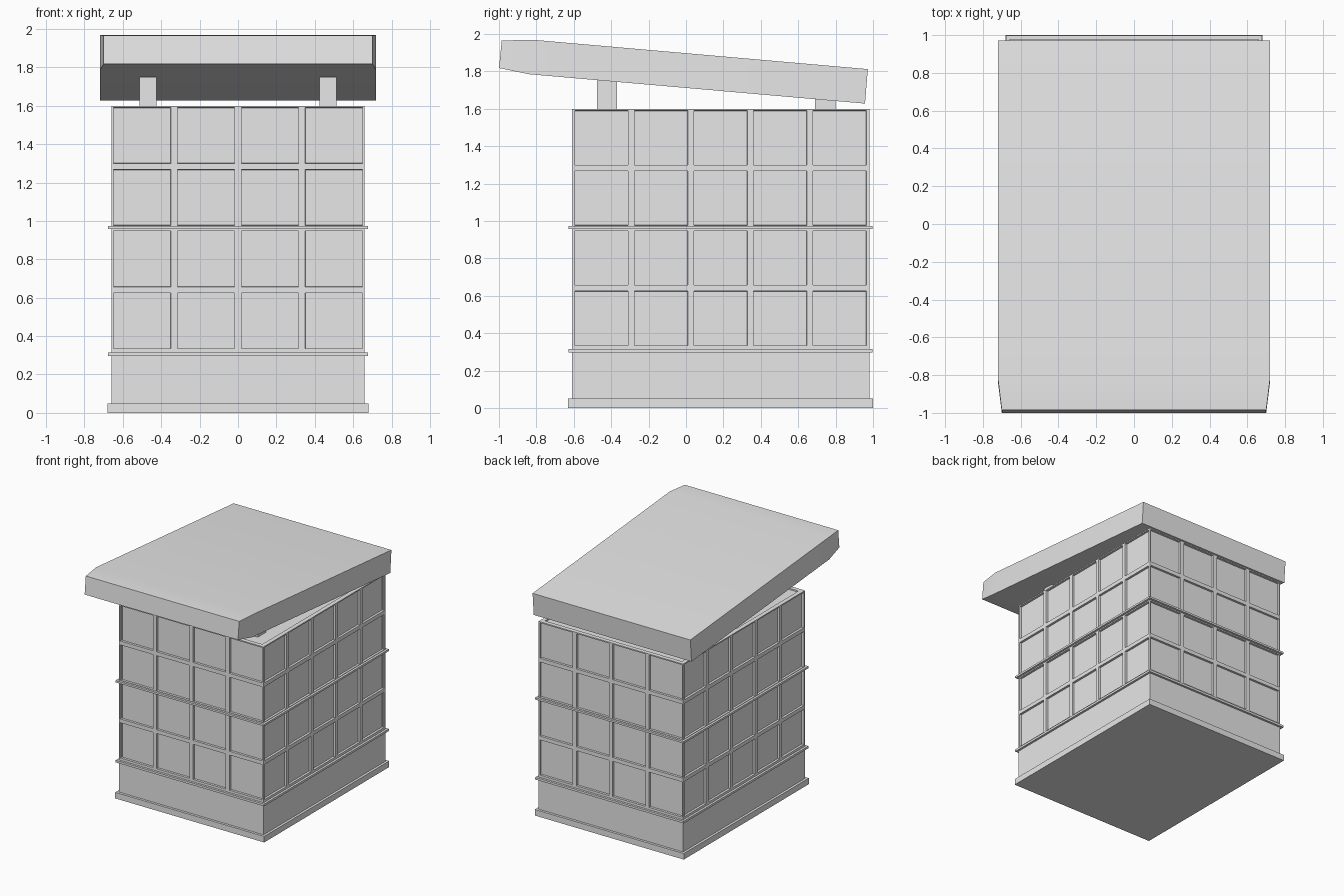
import bpy
import bmesh
from math import radians
from mathutils import Vector

if "Cube" in bpy.data.objects:
    bpy.data.objects.remove(bpy.data.objects["Cube"], do_unlink=True)

# One plain grey for everything
grey = bpy.data.materials.new("plain_grey")
grey.use_nodes = True
grey.diffuse_color = (0.8, 0.8, 0.8, 1)
grey.node_tree.nodes["Principled BSDF"].inputs["Base Color"].default_value = (0.8, 0.8, 0.8, 1)

HALF_X, HALF_Y, MID_Y, TOP = 0.66, 0.795, 0.185, 1.6


def finish(name, bm):
    bmesh.ops.recalc_face_normals(bm, faces=bm.faces)
    mesh = bpy.data.meshes.new(name)
    bm.to_mesh(mesh)
    bm.free()
    mesh.materials.append(grey)
    obj = bpy.data.objects.new(name, mesh)
    bpy.context.collection.objects.link(obj)
    return obj


def box(name, lo, hi):
    bm = bmesh.new()
    bmesh.ops.create_cube(bm, size=1)
    lo, hi = Vector(lo), Vector(hi)
    for v in bm.verts:
        v.co = (lo + hi) / 2 + v.co * (hi - lo)
    return finish(name, bm)


def slab(name, z0, z1, grow):
    """Block following the body's outline, standing out by grow."""
    x, y = HALF_X + grow, HALF_Y + grow
    return box(name, (-x, MID_Y - y, z0), (x, MID_Y + y, z1))


def cuts(half, count, margin, gap):
    """Edges of count equal panels across a wall."""
    pitch = (2 * (half - margin) + gap) / count
    inner = []
    for i in range(count):
        start = -half + margin + i * pitch
        inner += [start, start + pitch - gap]
    return [-half] + inner + [half]


# Body: four panelled walls with recessed cells, and a top with a low rim
rows = [0]
for z in (0.335, 0.657, 0.977, 1.3):
    rows += [z, z + 0.29]
rows.append(TOP)

bm = bmesh.new()
cells = []


def wall(us, place):
    grid = [[bm.verts.new(place(u, z)) for z in rows] for u in us]
    for i in range(len(us) - 1):
        for j in range(len(rows) - 1):
            face = bm.faces.new((grid[i][j], grid[i + 1][j],
                                 grid[i + 1][j + 1], grid[i][j + 1]))
            if i % 2 and j % 2:
                cells.append(face)


across = cuts(HALF_X, 4, 0.012, 0.035)
along = cuts(HALF_Y, 5, 0.016, 0.033)
wall(across, lambda u, z: (u, MID_Y - HALF_Y, z))
wall(across, lambda u, z: (-u, MID_Y + HALF_Y, z))
wall(along, lambda u, z: (HALF_X, MID_Y + u, z))
wall(along, lambda u, z: (-HALF_X, MID_Y - u, z))
corners = [(-1, -1), (1, -1), (1, 1), (-1, 1)]
roof = bm.faces.new([bm.verts.new((sx * HALF_X, MID_Y + sy * HALF_Y, TOP))
                     for sx, sy in corners])
bm.normal_update()
bmesh.ops.inset_individual(bm, faces=cells, thickness=0.001, depth=-0.018)
bmesh.ops.inset_individual(bm, faces=[roof], thickness=0.05, depth=0)
bmesh.ops.inset_individual(bm, faces=[roof], thickness=0.001, depth=-0.01)
bmesh.ops.remove_doubles(bm, verts=bm.verts, dist=0.0001)
finish("panelled_body", bm)

# Base and trim bands
slab("base_plinth", 0, 0.05, 0.02)
slab("lower_band", 0.297, 0.315, 0.018)
slab("middle_band", 0.957, 0.973, 0.018)

# Posts holding up the lid
for side, s in (("left", 1), ("right", -1)):
    for end, y0, y1, top in (("front", -0.475, -0.37, 1.75),
                             ("rear", 0.69, 0.8, 1.66)):
        xs = sorted((s * 0.425, s * 0.513))
        box(f"{end}_{side}_post", (xs[0], y0, 1.58), (xs[1], y1, top))

# Tilted lid: sections of half width, lower point and upper point
sections = [(0.72, (0.957, 1.628), (0.972, 1.812)),
            (0.72, (-0.84, 1.785), (-0.82, 1.969)),
            (0.70, (-1.0, 1.818), (-0.985, 1.965))]
bm = bmesh.new()
rings = []
for w, low, high in sections:
    rings.append([bm.verts.new(p) for p in
                  ((-w, *low), (w, *low), (w, *high), (-w, *high))])
for a, b in zip(rings, rings[1:]):
    for k in range(4):
        n = (k + 1) % 4
        bm.faces.new((a[k], a[n], b[n], b[k]))
bm.faces.new(rings[0])
bm.faces.new(rings[-1])
lid = finish("tilted_lid", bm)
bpy.ops.object.select_all(action="DESELECT")
lid.select_set(True)
bpy.context.view_layer.objects.active = lid
bpy.ops.object.shade_smooth_by_angle(angle=radians(30))
